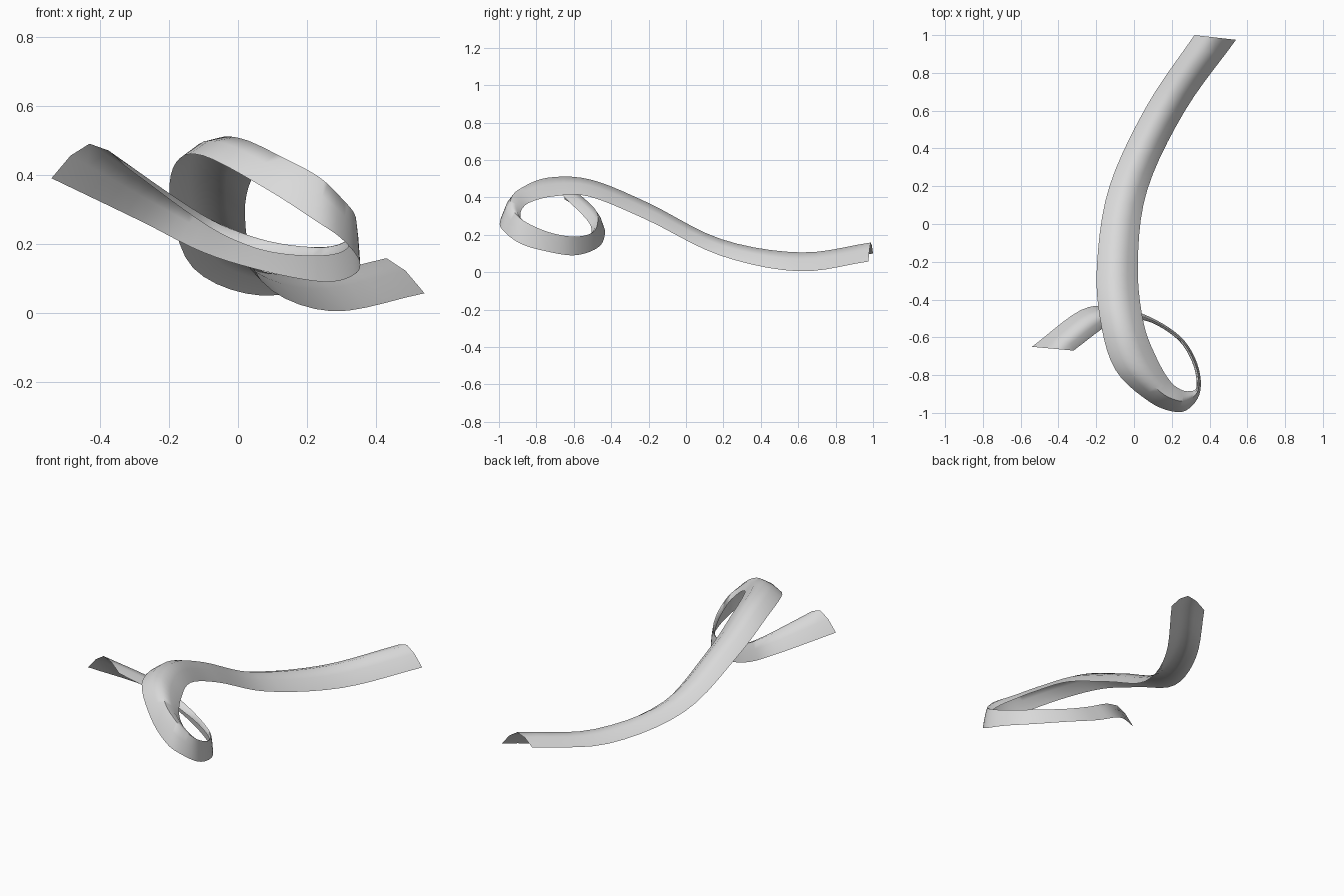
import bpy
import bmesh
import math
from mathutils import Vector

default_cube = bpy.data.objects.get("Cube")
if default_cube:
    bpy.data.objects.remove(default_cube, do_unlink=True)

# Stations along the ribbon: outer rim point, inner rim point, crown rise
stations = [
    ((.32, 1, .1), (.54, .975, .057), .08),
    ((.07, .63, .05), (.27, .6, .005), .078),
    ((-.13, .2, .13), (.07, .18, .09), .066),
    ((-.195, -.2, .32), (.02, -.21, .28), .072),
    ((-.18, -.5, .435), (.05, -.52, .405), .075),
    ((-.1, -.77, .455), (.12, -.71, .405), .075),
    ((.08, -.94, .36), (.19, -.83, .375), .08),
    ((.22, -.995, .27), (.245, -.875, .34), .09),
    ((.3, -.97, .215), (.29, -.885, .3), .08),
    ((.352, -.88, .15), (.33, -.865, .245), .08),
    ((.335, -.74, .11), (.315, -.75, .185), .07),
    ((.25, -.6, .09), (.24, -.62, .165), .063),
    ((.08, -.49, .12), (.1, -.525, .175), .06),
    ((-.1, -.44, .175), (-.02, -.505, .215), .067),
    ((-.28, -.455, .265), (-.13, -.53, .28), .072),
    ((-.54, -.65, .39), (-.32, -.67, .42), .085),
]

# Half-pipe cross-section: fraction across the chord, fraction of the rise
profile = [(0, 0), (.25, .68), (.5, 1), (.75, .68), (1, 0)]
STEPS = 5


def section(outer, inner, rise):
    """Arched row of points between the two rims."""
    a, b = Vector(outer), Vector(inner)
    return [a.lerp(b, across) + Vector((0, 0, rise * up)) for across, up in profile]


def spline(p, q, r, s, t):
    """Smooth interpolation from q to r, with neighbours p and s."""
    return (q * 2 + (r - p) * t
            + (p * 2 - q * 5 + r * 4 - s) * t ** 2
            + (q * 3 - p - r * 3 + s) * t ** 3) / 2


def smooth_rows(rows):
    """Insert intermediate rows along the path."""
    first = [q * 2 - r for q, r in zip(rows[0], rows[1])]
    last = [q * 2 - r for q, r in zip(rows[-1], rows[-2])]
    padded = [first] + rows + [last]
    result = []
    for i in range(len(rows) - 1):
        for step in range(STEPS):
            t = step / STEPS
            result.append([spline(*points, t) for points in zip(*padded[i:i + 4])])
    result.append(rows[-1])
    return result


def make_material(name, colour):
    mat = bpy.data.materials.new(name)
    mat.use_nodes = True
    mat.diffuse_color = colour
    mat.node_tree.nodes["Principled BSDF"].inputs["Base Color"].default_value = colour
    return mat


# Looping half-pipe ribbon, an open single-walled sheet
bm = bmesh.new()
grid = [[bm.verts.new(p) for p in row]
        for row in smooth_rows([section(*s) for s in stations])]
for row, following in zip(grid, grid[1:]):
    for k in range(len(profile) - 1):
        bm.faces.new((row[k], following[k], following[k + 1], row[k + 1]))
mesh = bpy.data.meshes.new("curled_ribbon")
bm.to_mesh(mesh)
bm.free()

ribbon = bpy.data.objects.new("curled_ribbon", mesh)
bpy.context.collection.objects.link(ribbon)
mesh.materials.append(make_material("light_grey", (.7, .7, .7, 1)))

# Smooth shading along and across the ribbon
bpy.ops.object.select_all(action='DESELECT')
ribbon.select_set(True)
bpy.context.view_layer.objects.active = ribbon
bpy.ops.object.shade_smooth_by_angle(angle=math.radians(60))
